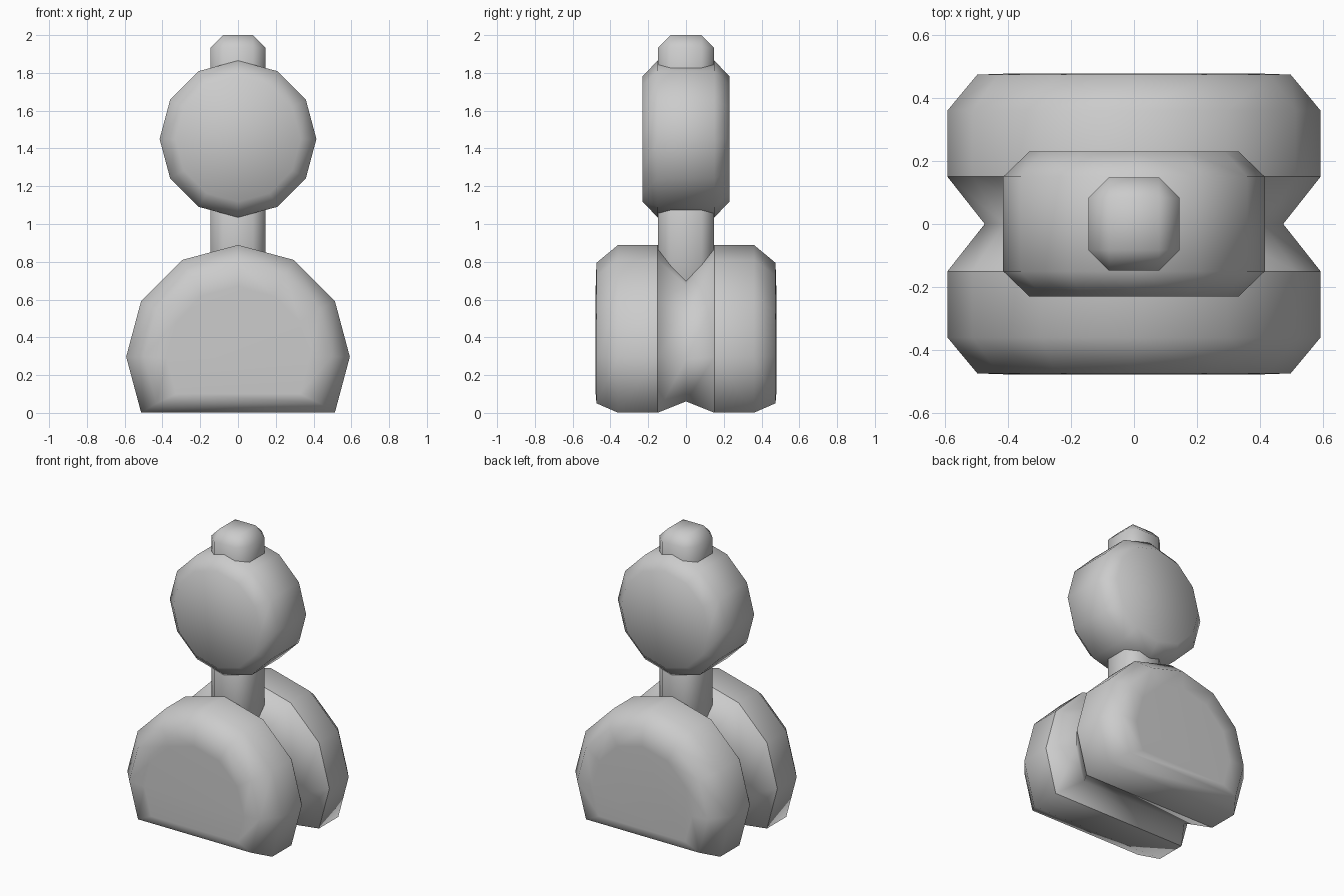
import bpy, bmesh
from math import cos, sin, tau

if "Cube" in bpy.data.objects:
    bpy.data.objects.remove(bpy.data.objects["Cube"])

grey = bpy.data.materials.new("plain grey")
grey.use_nodes = True
grey.diffuse_color = (0.6, 0.6, 0.6, 1)
grey.node_tree.nodes["Principled BSDF"].inputs["Base Color"].default_value = (0.6, 0.6, 0.6, 1)


def finish(name, bm):
    mesh = bpy.data.meshes.new(name)
    bm.to_mesh(mesh)
    bm.free()
    mesh.materials.append(grey)
    mesh.shade_smooth()
    obj = bpy.data.objects.new(name, mesh)
    bpy.context.collection.objects.link(obj)
    return obj


def loft(name, profile, rings, close_first, close_last):
    """Sweep an x-z profile along y; each ring is (y, x scale, z scale, z shift)."""
    bm = bmesh.new()
    loops = [[bm.verts.new((x * sx, y, z * sz + dz)) for x, z in profile]
             for y, sx, sz, dz in rings]
    n = len(profile)
    for a, b in zip(loops, loops[1:]):
        for i in range(n):
            j = (i + 1) % n
            bm.faces.new((a[i], b[i], b[j], a[j]))
    if close_first:
        bm.faces.new(loops[0])
    if close_last:
        bm.faces.new(loops[-1][::-1])
    # Keep the winding outward whichever way the rings run
    if rings[0][0] > rings[-1][0]:
        bmesh.ops.reverse_faces(bm, faces=bm.faces[:])
    return finish(name, bm)


# Base lobes: a round shape cut flat on the ground, bevelled to the outer cap
base = [(0.592 * cos(k * tau / 12), 0.297 + 0.592 * sin(k * tau / 12)) for k in range(-1, 8)]
for name, side in (("base_front_lobe", -1), ("base_back_lobe", 1)):
    loft(name, base, [(side * 0.478, 0.64, 0.64, 0.10), (side * 0.474, 0.84, 0.837, 0.05),
                      (side * 0.36, 1, 1, 0), (side * 0.15, 1, 1, 0)], True, False)

# V-shaped groove between the lobes
loft("base_groove", base, [(-0.15, 1, 1, 0), (0, 0.8, 0.758, 0.06), (0.15, 1, 1, 0)], False, False)

# Twelve-sided drum head with bevelled rims
disc = [(0.415 * cos(k * tau / 12), 0.415 * sin(k * tau / 12)) for k in range(12)]
loft("head", disc, [(-0.23, 0.8, 0.8, 1.45), (-0.15, 1, 1, 1.45),
                    (0.15, 1, 1, 1.45), (0.23, 0.8, 0.8, 1.45)], True, True)


# Bevelled square posts: the neck and the knob on top
def post(name, bottom, top):
    bm = bmesh.new()
    bmesh.ops.create_cube(bm, size=1)
    for v in bm.verts:
        v.co.x *= 0.29
        v.co.y *= 0.296
        v.co.z = top if v.co.z > 0 else bottom
    bmesh.ops.bevel(bm, geom=bm.edges[:], offset=0.066, segments=1,
                    affect='EDGES', profile=0.5)
    return finish(name, bm)


post("neck", 0.55, 1.3)
post("top_knob", 1.6, 2.0)
